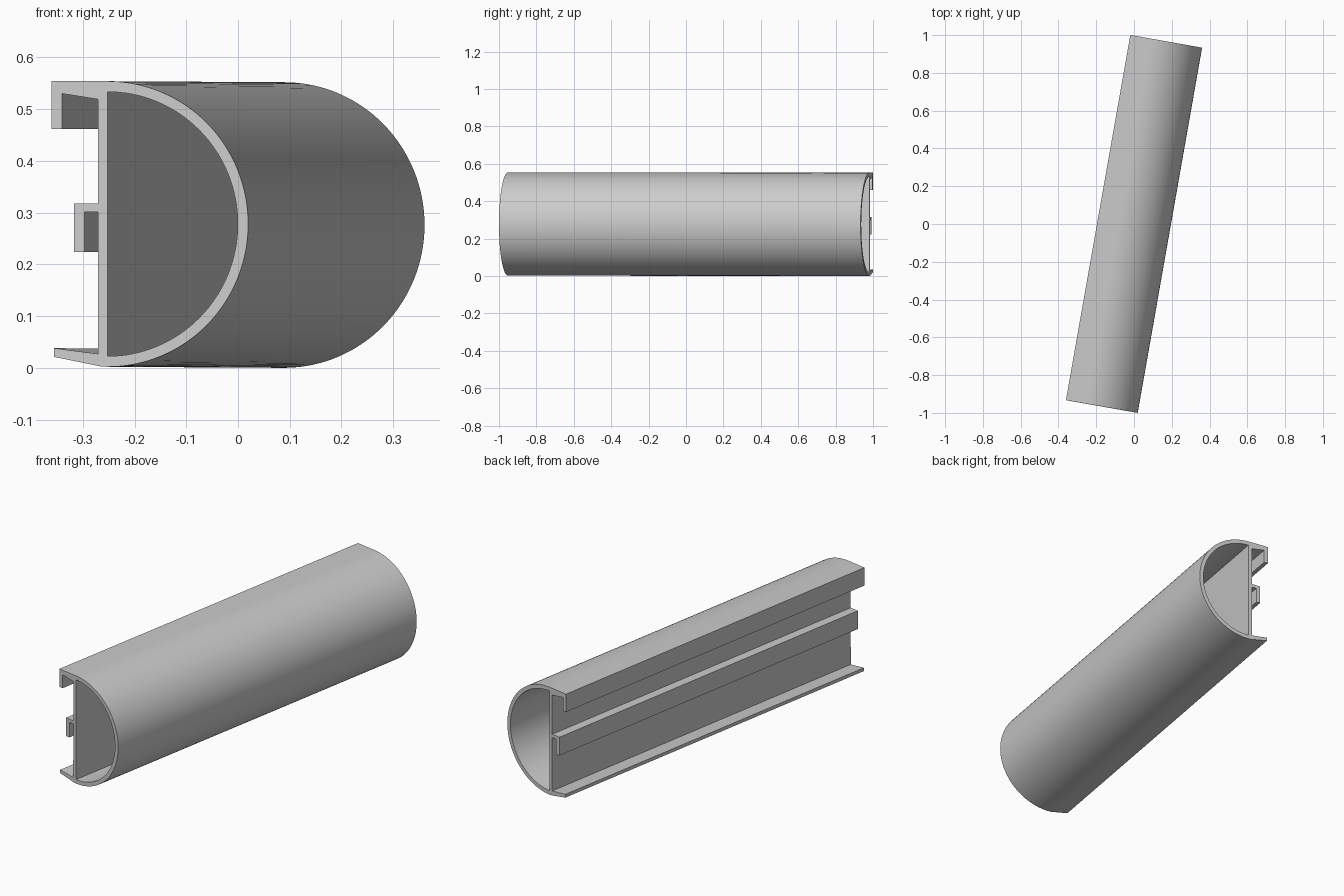
import bpy
from math import sin, cos, pi, radians

if "Cube" in bpy.data.objects:
    bpy.data.objects.remove(bpy.data.objects["Cube"])

LENGTH = 1.963
YAW = radians(-10)
CX, CZ = -0.083, 0.277      # centre of the round side in the cross-section
SEGMENTS = 64


def arc(radius):
    """Half circle on the right side, from bottom to top."""
    return [(CX + radius * sin(pi * i / SEGMENTS),
             CZ - radius * cos(pi * i / SEGMENTS)) for i in range(SEGMENTS + 1)]


# Outer outline: round shell, top hook, middle hook, flat wall, bottom lip
back = [(-0.193, 0.553), (-0.193, 0.461), (-0.172, 0.461), (-0.172, 0.529),
        (-0.102, 0.518), (-0.102, 0.317), (-0.149, 0.317), (-0.149, 0.223),
        (-0.128, 0.223), (-0.128, 0.300), (-0.102, 0.300), (-0.102, 0.026),
        (-0.188, 0.037), (-0.188, 0.020), (-0.097, 0.002)]
outer = arc(0.276) + back
# D-shaped channel running through the whole length
channel = arc(0.2555)

curve = bpy.data.curves.new("rail_profile", 'CURVE')
curve.dimensions = '2D'
curve.fill_mode = 'BOTH'
curve.extrude = LENGTH / 2
for points in (outer, channel):
    spline = curve.splines.new('POLY')
    spline.points.add(len(points) - 1)
    for p, (x, z) in zip(spline.points, points):
        p.co = (x, z, 0, 1)
    spline.use_cyclic_u = True

# Extruded rail, turned on the ground
rail = bpy.data.objects.new("rail_extrusion", curve)
bpy.context.collection.objects.link(rail)
rail.rotation_euler = (pi / 2 - 0.001, 0, YAW)
bpy.context.view_layer.objects.active = rail
rail.select_set(True)
bpy.ops.object.convert(target='MESH')

# Weld caps to sides and smooth only the round faces
rail = bpy.context.view_layer.objects.active
bpy.ops.object.mode_set(mode='EDIT')
bpy.ops.mesh.select_all(action='SELECT')
bpy.ops.mesh.remove_doubles(threshold=0.0001)
bpy.ops.mesh.normals_make_consistent(inside=False)
bpy.ops.object.mode_set(mode='OBJECT')
bpy.ops.object.shade_smooth_by_angle(angle=radians(20))
